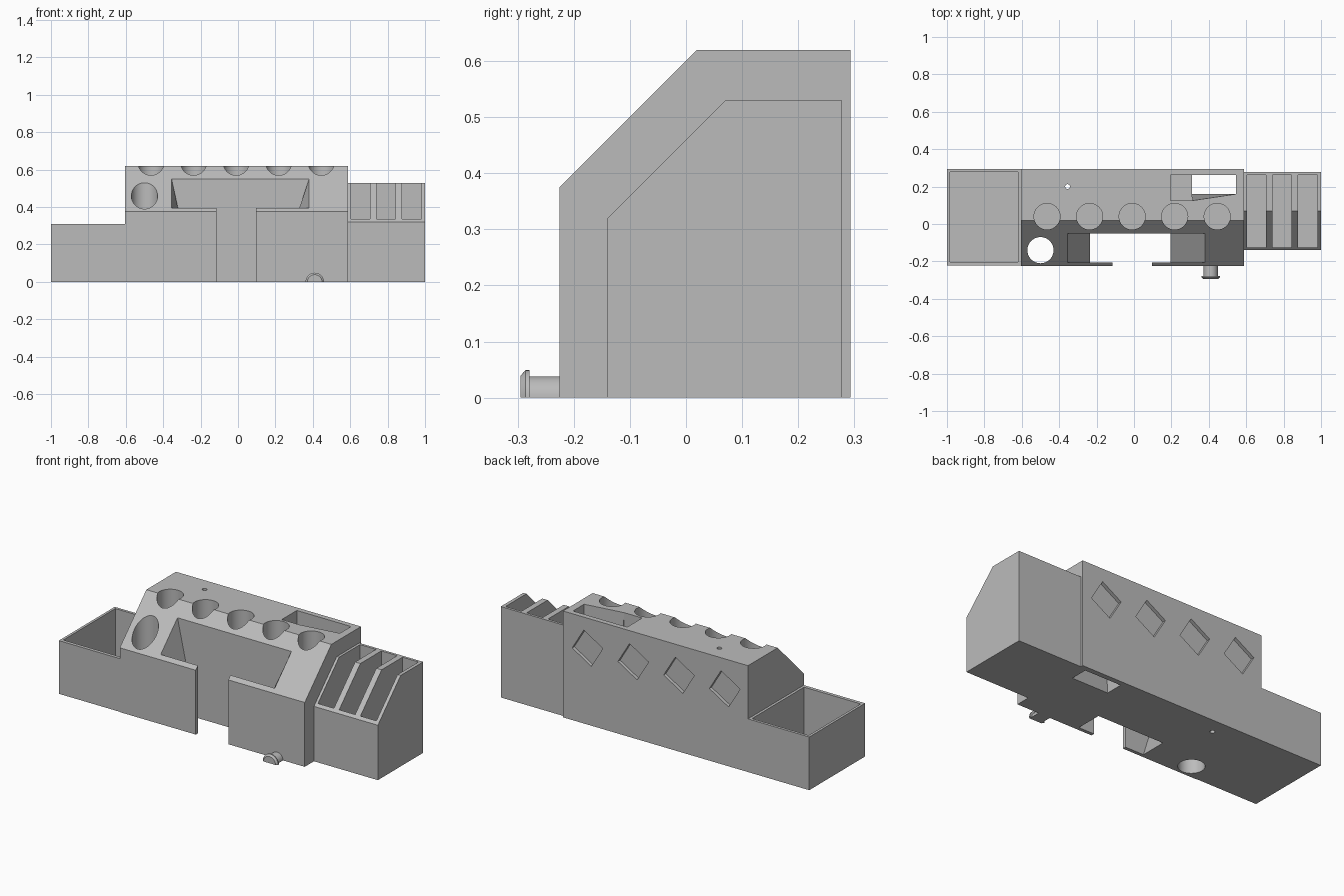
import bpy, bmesh, math

cube = bpy.data.objects.get("Cube")
if cube:
    bpy.data.objects.remove(cube, do_unlink=True)

grey = bpy.data.materials.new("plain grey")
grey.use_nodes = True
COLOUR = (0.5, 0.5, 0.5, 1)
grey.diffuse_color = COLOUR
grey.node_tree.nodes["Principled BSDF"].inputs["Base Color"].default_value = COLOUR


def loft(name, rings):
    """Closed solid through rings that have equal point counts."""
    bm = bmesh.new()
    loops = [[bm.verts.new(p) for p in ring] for ring in rings]
    n = len(loops[0])
    for a, b in zip(loops, loops[1:]):
        for i in range(n):
            j = (i + 1) % n
            bm.faces.new((a[i], a[j], b[j], b[i]))
    bm.faces.new(loops[0][::-1])
    bm.faces.new(loops[-1])
    bmesh.ops.recalc_face_normals(bm, faces=bm.faces)
    mesh = bpy.data.meshes.new(name)
    bm.to_mesh(mesh)
    bm.free()
    mesh.materials.append(grey)
    obj = bpy.data.objects.new(name, mesh)
    bpy.context.collection.objects.link(obj)
    return obj


def side_prism(name, x0, x1, profile):
    return loft(name, [[(x, y, z) for y, z in profile] for x in (x0, x1)])


def box(name, x0, x1, y0, y1, z0, z1):
    return side_prism(name, x0, x1, [(y0, z0), (y1, z0), (y1, z1), (y0, z1)])


def cylinder(name, x, y, r, z0, z1, n=48):
    turn = [2 * math.pi * i / n for i in range(n)]
    return loft(name, [[(x + r * math.cos(a), y + r * math.sin(a), z) for a in turn]
                       for z in (z0, z1)])


def carve(obj, cutters):
    """Subtract every cutter, then discard the cutters."""
    for c in cutters:
        c.hide_render = True
        mod = obj.modifiers.new("cut", 'BOOLEAN')
        mod.operation, mod.solver, mod.object = 'DIFFERENCE', 'EXACT', c
    bpy.context.view_layer.update()
    deps = bpy.context.evaluated_depsgraph_get()
    mesh = bpy.data.meshes.new_from_object(obj.evaluated_get(deps))
    obj.modifiers.clear()
    obj.data = mesh
    for c in cutters:
        bpy.data.objects.remove(c, do_unlink=True)


def smooth(obj):
    bpy.ops.object.select_all(action='DESELECT')
    obj.select_set(True)
    bpy.context.view_layer.objects.active = obj
    bpy.ops.object.shade_smooth_by_angle(angle=math.radians(25))


TOP = 0.62
ABOVE = 0.7

# Main body with a sloped front shoulder
body = side_prism("main_body", -0.605, 0.588,
                  [(-0.225, 0), (0.293, 0), (0.293, TOP), (0.02, TOP), (-0.225, 0.375)])
cuts = []

# Row of round holders along the shoulder, and a through hole on the slope
for i in range(5):
    cuts.append(cylinder("holder_cut", -0.465 + 0.2275 * i, 0.04, 0.07, 0.05, ABOVE))
cuts.append(cylinder("slope_hole_cut", -0.5, -0.14, 0.07, -0.1, ABOVE))
cuts.append(cylinder("pin_hole_cut", -0.355, 0.2, 0.013, -0.1, ABOVE, 24))

# Tapered front bay, its mouth following the slope
def bay_ring(x0, x1, z_front, z_back):
    return [(x0, -0.205, z_front), (x1, -0.205, z_front),
            (x1, -0.05, z_back), (x0, -0.05, z_back)]

cuts.append(loft("bay_cut", [bay_ring(-0.235, 0.195, -0.1, -0.1),
                             bay_ring(-0.235, 0.195, 0, 0),
                             bay_ring(-0.355, 0.38, 0.395, 0.55),
                             bay_ring(-0.355, 0.38, ABOVE, ABOVE)]))
cuts.append(box("bay_gap_cut", -0.115, 0.095, -0.3, -0.19, -0.1, ABOVE))

# Rear pocket: a shelf on one side, a through shaft on the other
def shaft_ring(y_left, z):
    return [(0.31, y_left, z), (0.545, 0.16, z), (0.545, 0.263, z), (0.31, 0.263, z)]

cuts.append(loft("shaft_cut", [shaft_ring(0.16, -0.1), shaft_ring(0.16, 0),
                               shaft_ring(0.125, TOP), shaft_ring(0.125, ABOVE)]))
cuts.append(box("shelf_cut", 0.195, 0.312, 0.125, 0.263, 0.3, ABOVE))

# Tilted square recesses in the back
for i in range(4):
    cx, cz = 0.43 - 0.295 * i, 0.445
    corners = [math.radians(31 + 45 + 90 * k) for k in range(4)]
    cuts.append(loft("recess_cut", [[(cx + 0.102 * math.cos(a), y, cz + 0.102 * math.sin(a))
                                     for a in corners] for y in (0.273, 0.35)]))
carve(body, cuts)
smooth(body)

# Open tray at the right end
tray = box("open_tray", -1, -0.605, -0.222, 0.293, 0, 0.31)
carve(tray, [box("tray_cut", -0.985, -0.62, -0.202, 0.277, 0.02, ABOVE)])

# Slotted rack at the left end
rack = side_prism("slotted_rack", 0.588, 1,
                  [(-0.14, 0), (0.278, 0), (0.278, 0.53), (0.07, 0.53), (-0.14, 0.32)])
carve(rack, [box("slot_cut", x, x + 0.103, -0.125, 0.263, 0.02, ABOVE)
             for x in (0.603, 0.74, 0.877)])

# Half-round front peg with a flared, chamfered head
arc = [math.pi * i / 24 for i in range(25)]
peg = loft("front_peg", [[(0.41 + r * math.cos(a), y, r * math.sin(a)) for a in arc]
                         for y, r in ((-0.22, 0.038), (-0.279, 0.038), (-0.279, 0.049),
                                      (-0.286, 0.049), (-0.295, 0.039))])
smooth(peg)
